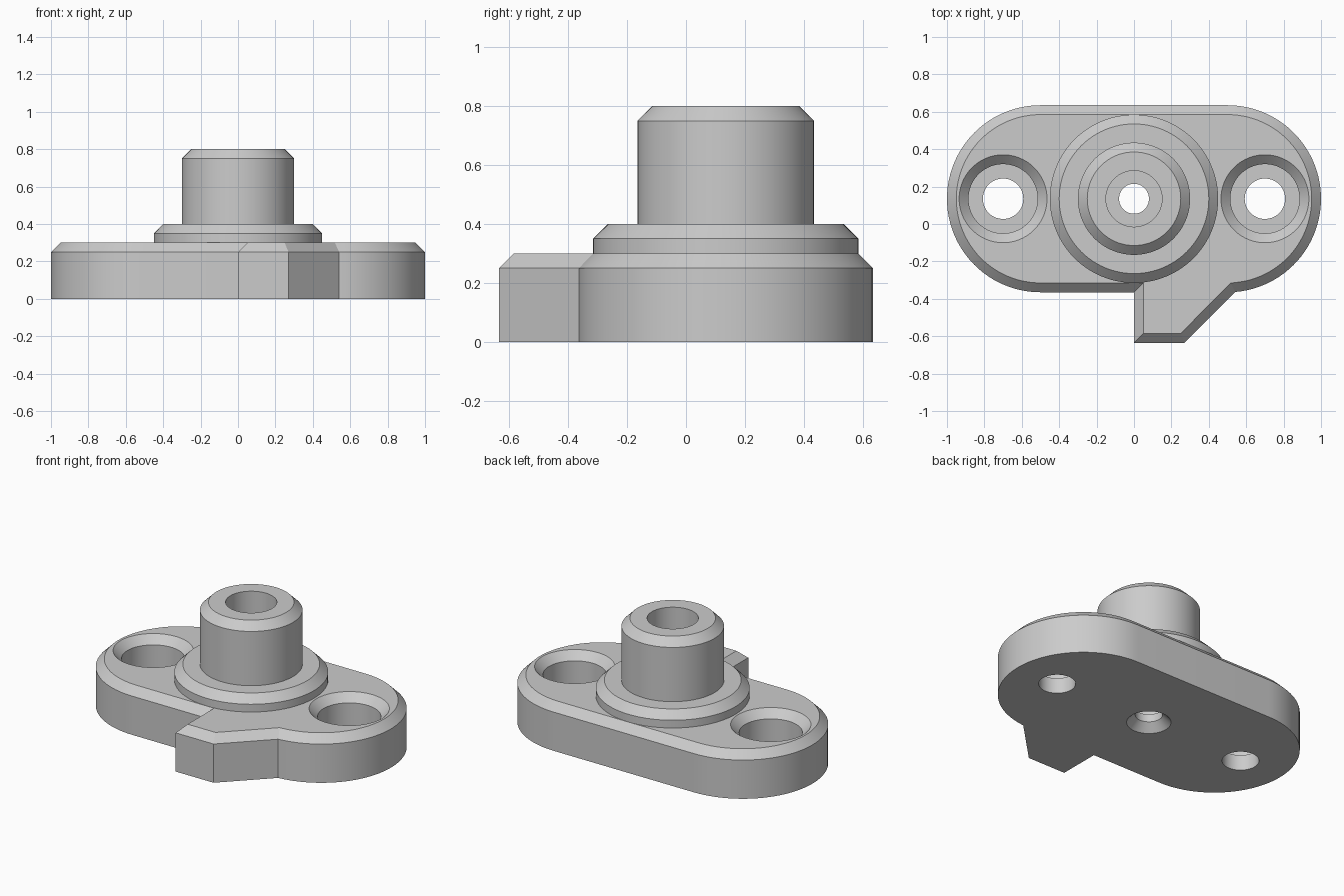
import bpy, bmesh, math
from mathutils import Vector

if "Cube" in bpy.data.objects:
    bpy.data.objects.remove(bpy.data.objects["Cube"])

CY = 0.135          # y of the line through the three holes
CHAMFER = 0.05
SEGMENTS = 96

grey = bpy.data.materials.new("plain_grey")
grey.use_nodes = True
colour = (0.6, 0.6, 0.6, 1)
grey.diffuse_color = colour
grey.node_tree.nodes["Principled BSDF"].inputs["Base Color"].default_value = colour


def make_object(name, bm):
    bmesh.ops.recalc_face_normals(bm, faces=bm.faces)
    mesh = bpy.data.meshes.new(name)
    bm.to_mesh(mesh)
    bm.free()
    mesh.materials.append(grey)
    obj = bpy.data.objects.new(name, mesh)
    bpy.context.collection.objects.link(obj)
    return obj


def activate(obj):
    bpy.ops.object.select_all(action="DESELECT")
    obj.select_set(True)
    bpy.context.view_layer.objects.active = obj


def bridge(bm, lower, upper):
    n = len(lower)
    for i in range(n):
        j = (i + 1) % n
        bm.faces.new((lower[i], lower[j], upper[j], upper[i]))


def lathe(name, x, profile, ring=False):
    """Turn (radius, z) points about a vertical axis; capped, or closed as a ring."""
    bm = bmesh.new()
    angles = [math.tau * i / SEGMENTS for i in range(SEGMENTS)]
    loops = [[bm.verts.new((x + r * math.cos(a), CY + r * math.sin(a), z)) for a in angles]
             for r, z in profile]
    for lower, upper in zip(loops, loops[1:]):
        bridge(bm, lower, upper)
    if ring:
        bridge(bm, loops[-1], loops[0])
    else:
        bm.faces.new(loops[0])
        bm.faces.new(loops[-1])
    return make_object(name, bm)


def arc(cx, start, end, steps=48):
    angles = [math.radians(start + (end - start) * i / steps) for i in range(steps + 1)]
    return [Vector((cx + 0.5 * math.cos(a), CY + 0.5 * math.sin(a))) for a in angles]


def inset(points, d):
    """Offset a counter-clockwise outline inwards with mitred corners."""
    result = []
    for i, p in enumerate(points):
        u = (p - points[i - 1]).normalized()
        v = (points[(i + 1) % len(points)] - p).normalized()
        n1, n2 = Vector((-u.y, u.x)), Vector((-v.y, v.x))
        result.append(p + (n1 + n2) * d / (1 + n1.dot(n2)))
    return result


# Base plate: rounded slab with a pointer tab, chamfered along the top
outline = arc(-0.5, 90, 270)
outline += [Vector(p) for p in ((0, -0.365), (0, -0.635), (0.27, -0.635))]
outline += arc(0.5, -85.3, 90)
bm = bmesh.new()
levels = ((outline, 0), (outline, 0.25), (inset(outline, CHAMFER), 0.3))
loops = [[bm.verts.new((p.x, p.y, z)) for p in pts] for pts, z in levels]
bridge(bm, loops[0], loops[1])
bridge(bm, loops[1], loops[2])
bm.faces.new(loops[0])
bm.faces.new(loops[2])
base_plate = make_object("base_plate", bm)

# Drills: two countersunk screw holes and the stepped centre bore
screw = [(0.108, -0.1), (0.108, 0.1), (0.185, 0.1), (0.185, 0.25), (0.235, 0.3), (0.235, 0.5)]
centre = [(0.13, -0.1), (0.13, 0), (0.08, 0.05), (0.08, 0.1), (0.15, 0.1), (0.15, 0.5)]
for x, profile in ((-0.7, screw), (0.7, screw), (0, centre)):
    drill = lathe("drill", x, profile)
    drill.hide_render = True
    activate(base_plate)
    cut = base_plate.modifiers.new("cut", "BOOLEAN")
    cut.operation = "DIFFERENCE"
    cut.solver = "EXACT"
    cut.object = drill
    bpy.ops.object.modifier_apply(modifier=cut.name)
    bpy.data.objects.remove(drill)

# Collar and hollow post turned as one piece
post = lathe("collar_and_post", 0, [
    (0.15, 0.3), (0.45, 0.3), (0.45, 0.35), (0.4, 0.4), (0.3, 0.4),
    (0.3, 0.75), (0.25, 0.8), (0.15, 0.8)], ring=True)

for obj in (base_plate, post):
    activate(obj)
    bpy.ops.object.shade_smooth_by_angle(angle=math.radians(25))
